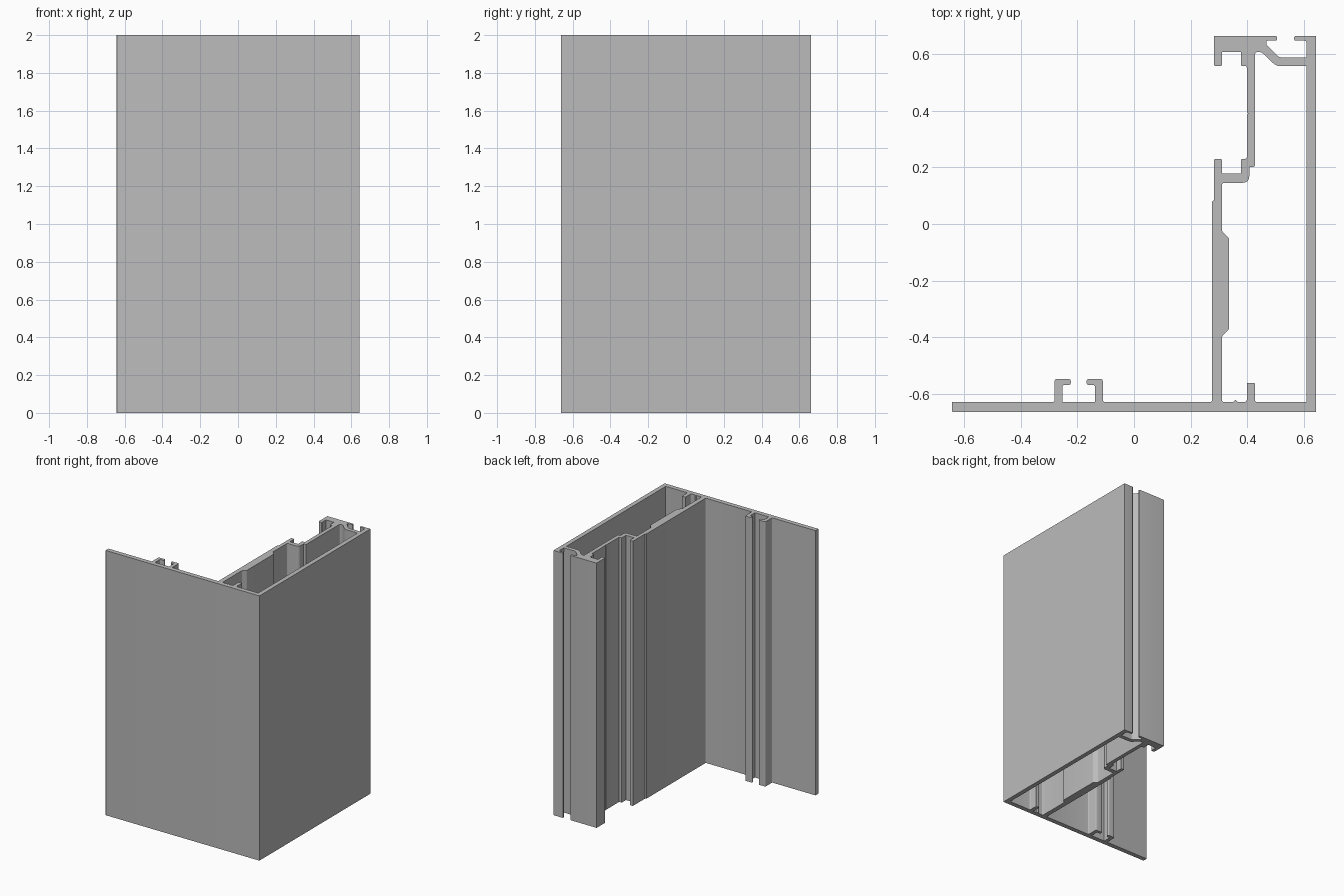
import bpy
import bmesh
from mathutils import Vector

cube = bpy.data.objects.get("Cube")
if cube:
    bpy.data.objects.remove(cube, do_unlink=True)

HEIGHT = 2.0
SIDE, DEPTH = 0.643, 0.663      # outer half sizes
WALL_IN = 0.609                 # inside of the side wall
PLATE = -0.628                  # back of the front plate
FIL, TIP = 0.008, 0.006         # fillet radii


def rounded(points, steps=4):
    """Turn (x, y[, radius]) corners into a loop with rounded corners."""
    loop = []
    for i, p in enumerate(points):
        corner = Vector(p[:2])
        if len(p) == 2:
            loop.append(corner)
            continue
        before = Vector(points[i - 1][:2]) - corner
        after = Vector(points[(i + 1) % len(points)][:2]) - corner
        reach = min(p[2], before.length * 0.45, after.length * 0.45)
        a = corner + before.normalized() * reach
        b = corner + after.normalized() * reach
        for s in range(steps + 1):
            t = s / steps
            loop.append(a * (1 - t) ** 2 + corner * 2 * t * (1 - t) + b * t * t)
    return loop


def hook(cx, side):
    """One clip hook on the front plate, from its outer foot to its inner foot."""
    half = [(0.085, PLATE, FIL), (0.085, -0.547, FIL), (0.028, -0.547, FIL),
            (0.028, -0.568, FIL), (0.058, -0.568, FIL), (0.058, PLATE)]
    return [(cx + side * p[0], *p[1:]) for p in half]


def clip_jaw(y_tip, y_floor):
    """Two-pronged glazing jaw, from its outer tip to its inner tip."""
    return [(0.283, y_tip, TIP), (0.31, y_tip, TIP), (0.31, y_floor),
            (0.377, y_floor), (0.377, y_tip, TIP), (0.398, y_tip, TIP)]


# Outer contour, anticlockwise from the front left corner
side_wall = [(-SIDE, -DEPTH, 0.004), (SIDE, -DEPTH), (SIDE, DEPTH)]
gasket_slot = [(0.565, DEPTH, TIP), (0.565, 0.647, TIP), (WALL_IN, 0.647, FIL),
               (WALL_IN, 0.588), (0.512, 0.588, 0.01), (0.467, 0.632, FIL),
               (0.467, 0.647, TIP), (0.505, 0.647, TIP), (0.505, DEPTH, TIP)]
back_jaw = [(0.283, DEPTH)] + clip_jaw(0.557, 0.607)
web_notch = [(0.398, 0.395), (0.403, 0.39), (0.398, 0.385)]
front_jaw = list(reversed(clip_jaw(0.23, 0.178)))
partition = [(0.283, 0.085), (0.275, 0.078), (0.275, PLATE, FIL)]
clip_centre = -0.195
clip_pair = hook(clip_centre, 1) + list(reversed(hook(clip_centre, -1)))
plate_end = [(-SIDE, PLATE, 0.004)]
outline = (side_wall + gasket_slot + back_jaw + web_notch + front_jaw
           + partition + clip_pair + plate_end)

# Closed chamber between the side wall and the partition
chamber_back = [(WALL_IN, PLATE), (WALL_IN, 0.557), (0.502, 0.557, 0.015),
                (0.45, 0.607, 0.01), (0.427, 0.607, 0.01)]
chamber_step = [(0.427, 0.202, TIP), (0.407, 0.202), (0.407, 0.145, 0.035),
                (0.31, 0.145, 0.01)]
thick_band = [(0.31, -0.025, 0.005), (0.335, -0.05, 0.005),
              (0.335, -0.372, 0.005), (0.31, -0.397, 0.005), (0.31, PLATE, FIL)]
marker_rib = [(0.35, PLATE), (0.358, -0.621), (0.366, PLATE)]
stop_rib = [(0.398, PLATE, FIL), (0.398, -0.561, 0.004),
            (0.427, -0.561, 0.004), (0.427, PLATE, FIL)]
chamber = chamber_back + chamber_step + thick_band + marker_rib + stop_rib

# Fill the cross-section and extrude it upwards
bm = bmesh.new()
edges = []
for points in (outline, chamber):
    verts = [bm.verts.new((p.x, p.y, 0)) for p in rounded(points)]
    edges += [bm.edges.new((v, verts[i - 1])) for i, v in enumerate(verts)]
bmesh.ops.triangle_fill(bm, use_beauty=True, use_dissolve=False, edges=edges)
extruded = bmesh.ops.extrude_face_region(bm, geom=bm.faces[:], use_keep_orig=True)
top = [g for g in extruded["geom"] if isinstance(g, bmesh.types.BMVert)]
bmesh.ops.translate(bm, verts=top, vec=(0, 0, HEIGHT))
bmesh.ops.recalc_face_normals(bm, faces=bm.faces[:])

mesh = bpy.data.meshes.new("frame_profile")
bm.to_mesh(mesh)
bm.free()
frame = bpy.data.objects.new("frame_profile", mesh)
bpy.context.collection.objects.link(frame)

# Plain metal grey
grey = bpy.data.materials.new("metal_grey")
grey.use_nodes = True
colour = (0.5, 0.5, 0.5, 1)
grey.diffuse_color = colour
grey.node_tree.nodes["Principled BSDF"].inputs["Base Color"].default_value = colour
mesh.materials.append(grey)

# Smooth the small fillets, keep the corners sharp
bpy.context.view_layer.objects.active = frame
frame.select_set(True)
bpy.ops.object.shade_smooth_by_angle(angle=0.6)
